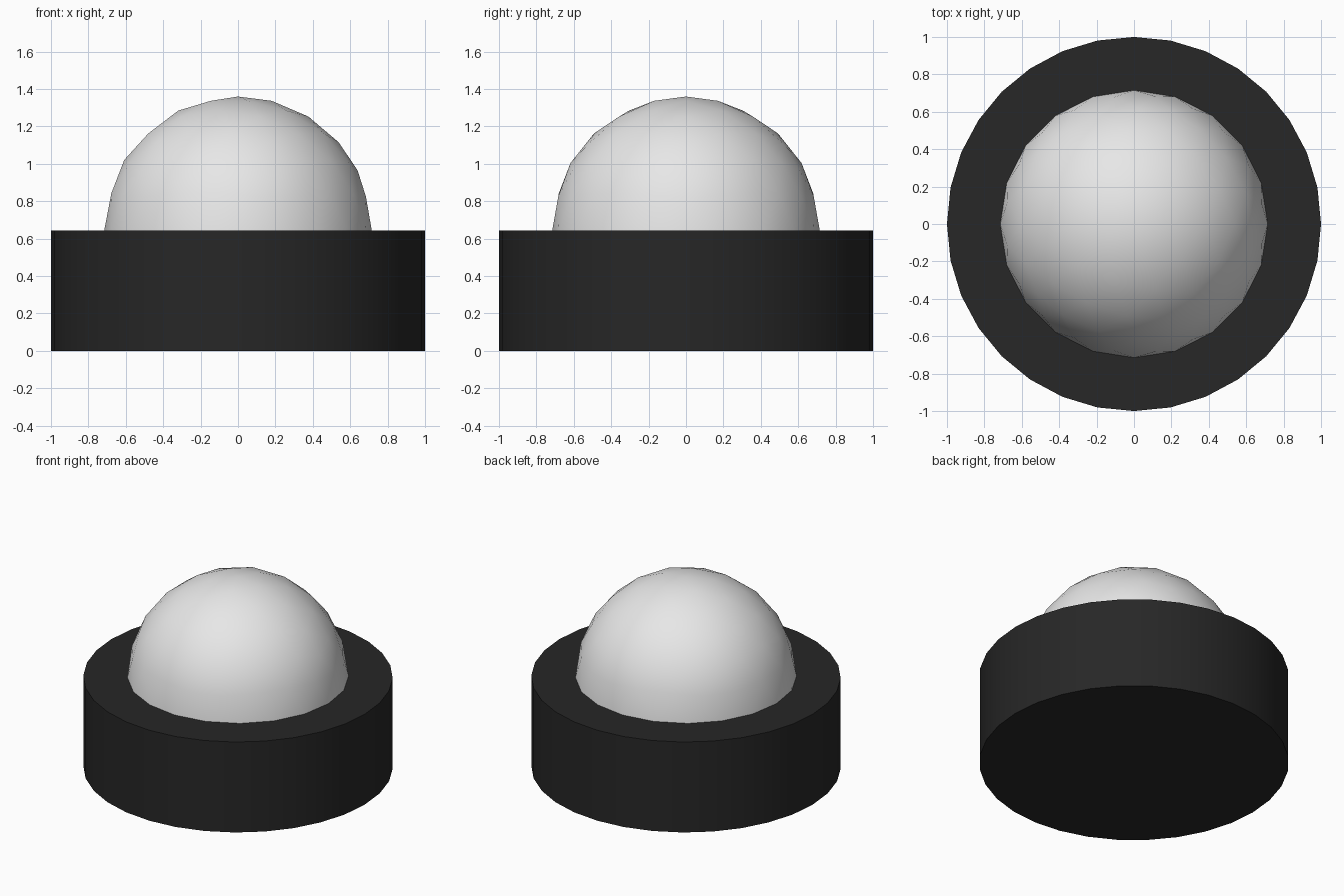
import bpy
import bmesh

cube = bpy.data.objects.get("Cube")
if cube:
    bpy.data.objects.remove(cube, do_unlink=True)

BASE_HEIGHT = 0.645
DOME_RADIUS = 0.715


def make_material(name, colour):
    mat = bpy.data.materials.new(name)
    mat.use_nodes = True
    mat.diffuse_color = colour
    mat.node_tree.nodes["Principled BSDF"].inputs["Base Color"].default_value = colour
    return mat


def finish(obj, name, mat):
    obj.name = name
    obj.data.name = name
    obj.data.materials.append(mat)
    bpy.ops.object.shade_smooth_by_angle()


black = make_material("matte black", (0.02, 0.02, 0.02, 1))
grey = make_material("light grey", (0.8, 0.8, 0.8, 1))

# Round base
bpy.ops.mesh.primitive_cylinder_add(vertices=32, radius=1, depth=BASE_HEIGHT,
                                    location=(0, 0, BASE_HEIGHT / 2))
finish(bpy.context.object, "base", black)

# Dome: upper half of an icosphere resting on the base
bpy.ops.mesh.primitive_ico_sphere_add(subdivisions=3, radius=DOME_RADIUS,
                                      location=(0, 0, BASE_HEIGHT))
dome = bpy.context.object
bm = bmesh.new()
bm.from_mesh(dome.data)
lower = [v for v in bm.verts if v.co.z < -0.001]
bmesh.ops.delete(bm, geom=lower, context='VERTS')
bm.to_mesh(dome.data)
bm.free()
finish(dome, "dome", grey)
